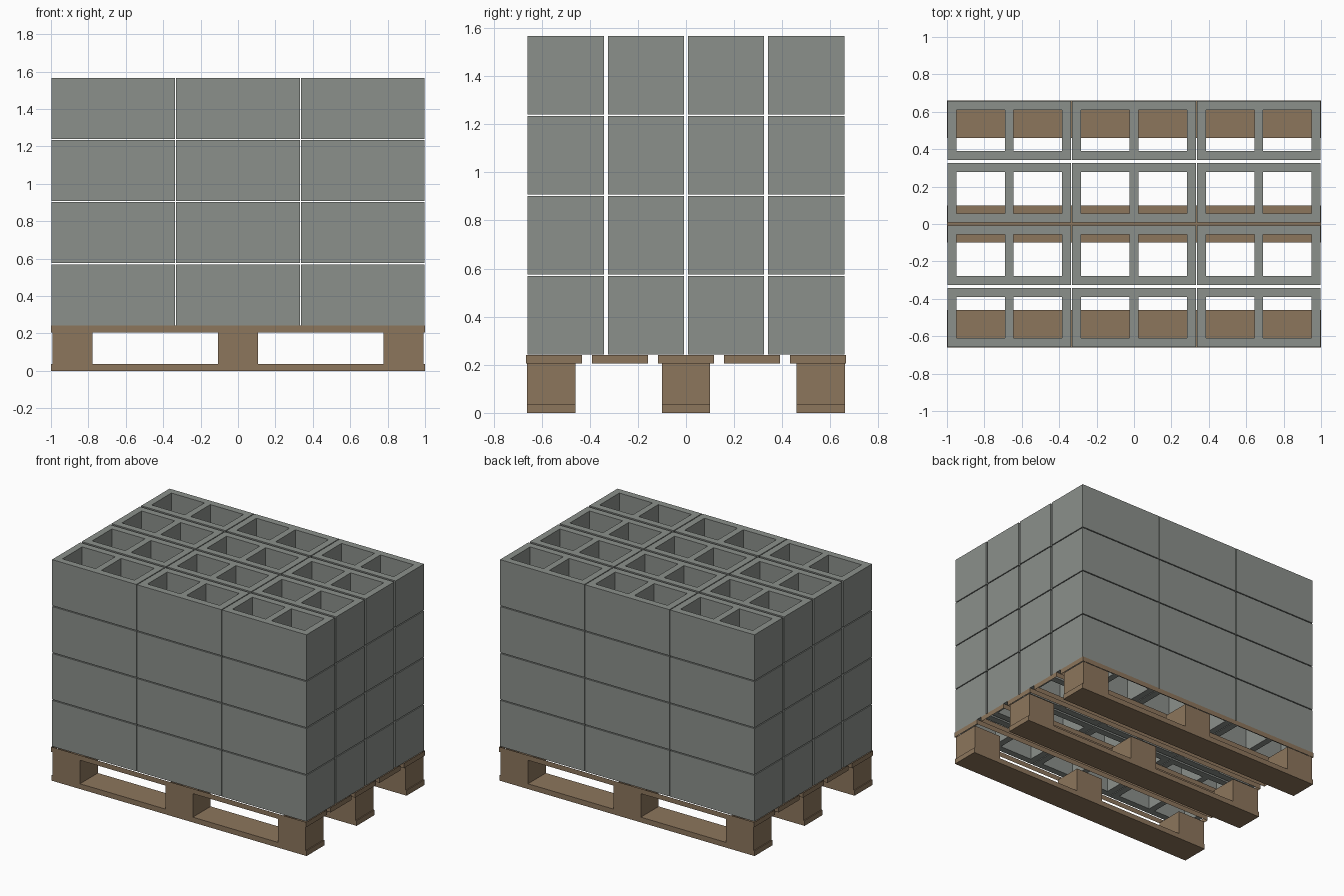
import bpy, bmesh

if "Cube" in bpy.data.objects:
    bpy.data.objects.remove(bpy.data.objects["Cube"])


def material(name, rgb):
    m = bpy.data.materials.new(name)
    m.diffuse_color = (*rgb, 1)
    m.use_nodes = True
    m.node_tree.nodes["Principled BSDF"].inputs["Base Color"].default_value = m.diffuse_color
    return m


concrete = material("concrete grey", (0.26, 0.28, 0.26))
wood = material("pallet wood", (0.265, 0.18, 0.107))


def place(name, mesh, loc):
    ob = bpy.data.objects.new(name, mesh)
    ob.location = loc
    bpy.context.collection.objects.link(ob)
    return ob


def finish(bm, name, mat):
    bmesh.ops.recalc_face_normals(bm, faces=bm.faces)
    me = bpy.data.meshes.new(name)
    bm.to_mesh(me)
    bm.free()
    me.materials.append(mat)
    return me


def timber(name, sx, sy, sz, capped):
    """Timber piece with its base at z = 0; uncapped ones have only the four sides."""
    bm = bmesh.new()
    bmesh.ops.create_cube(bm, size=1)
    for v in bm.verts:
        v.co = (v.co.x * sx, v.co.y * sy, (v.co.z + 0.5) * sz)
    if not capped:
        bm.normal_update()
        caps = [f for f in bm.faces if abs(f.normal.z) > 0.5]
        bmesh.ops.delete(bm, geom=caps, context='FACES_ONLY')
    # side normals are set outward by the cube already
    me = bpy.data.meshes.new(name)
    bm.to_mesh(me)
    bm.free()
    me.materials.append(wood)
    return me


def hollow_block(w, d, h, wall, web):
    """Building block with two open cells running top to bottom."""
    bm = bmesh.new()
    xs = [-w / 2, -w / 2 + wall, -web / 2, web / 2, w / 2 - wall, w / 2]
    ys = [-d / 2, -d / 2 + wall, d / 2 - wall, d / 2]
    top = [[bm.verts.new((x, y, h)) for y in ys] for x in xs]
    for i in range(5):
        for j in range(3):
            if not (j == 1 and i in (1, 3)):
                bm.faces.new((top[i][j], top[i + 1][j], top[i + 1][j + 1], top[i][j + 1]))
    # extrude the plan downwards, keeping the top
    plan = list(bm.faces)
    new = bmesh.ops.extrude_face_region(bm, geom=plan, use_keep_orig=True)["geom"]
    for v in new:
        if isinstance(v, bmesh.types.BMVert):
            v.co.z = 0
    return finish(bm, "hollow_block", concrete)


# Pallet: skids, spacer blocks and deck boards
skid = timber("skid", 2.0, 0.2, 0.037, True)
spacer = timber("spacer", 0.216, 0.2, 0.17, False)
board = timber("deck_board", 2.0, 0.232, 0.035, False)
for y in (-0.56, 0, 0.56):
    place("skid", skid, (0, y, 0))
    for x in (-0.885, 0, 0.885):
        place("spacer_block", spacer, (x, y, 0.037))
for i in range(5):
    place("deck_board", board, (0, (i - 2) * 0.274, 0.206))

# Stacked hollow blocks: 3 across, 4 deep, 4 layers
block = hollow_block(0.661, 0.317, 0.326, 0.048, 0.046)
for k in range(4):
    for i in range(3):
        for j in range(4):
            place("hollow_block", block,
                  ((i - 1) * 0.667, (j - 1.5) * 0.333, 0.243 + k * 0.3325))
